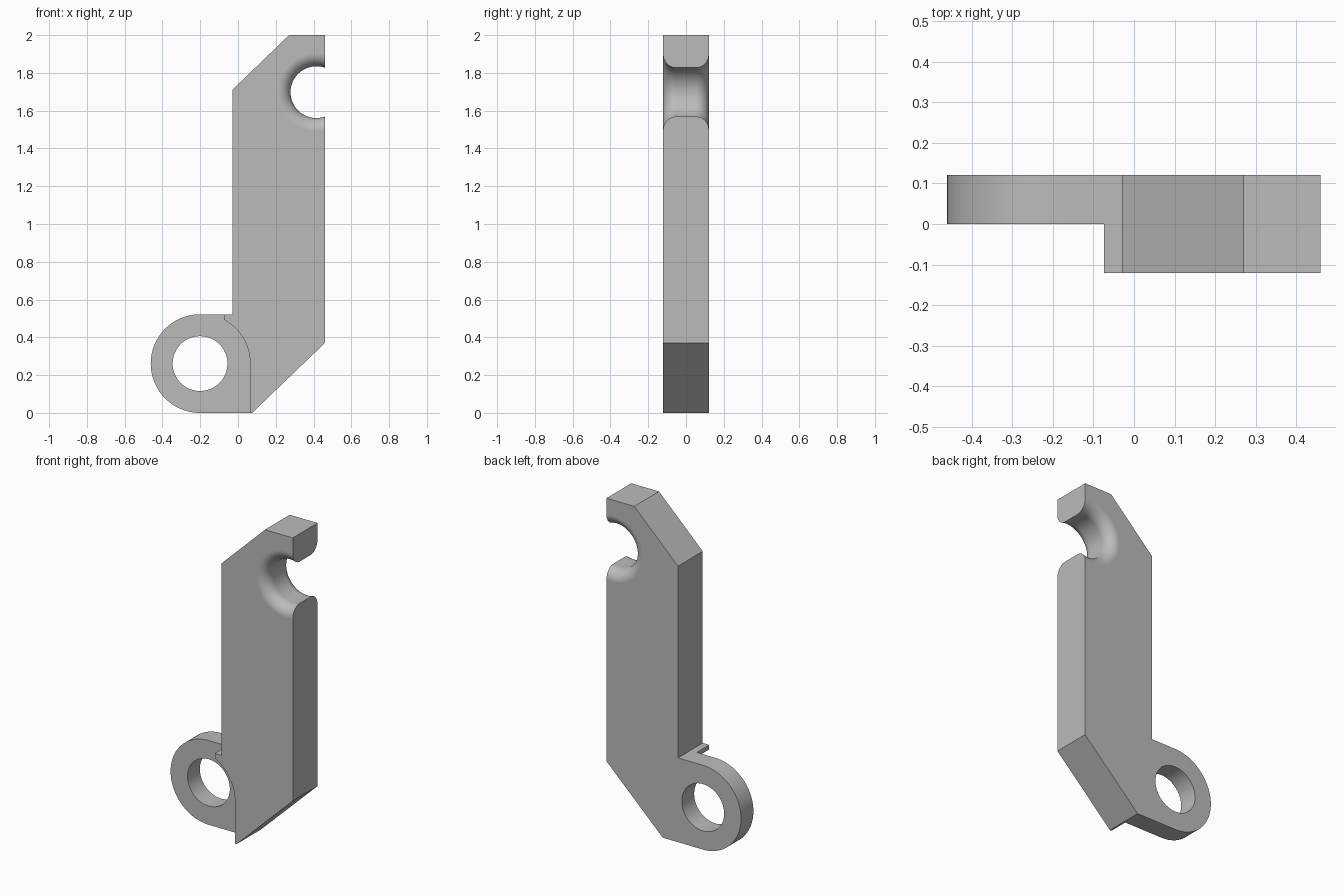
import bpy
import bmesh
from math import sin, cos, pi, radians, sqrt

cube = bpy.data.objects.get("Cube")
if cube:
    bpy.data.objects.remove(cube)

HALF = 0.121                      # half thickness of the plate
EYE_X, EYE_Z, EYE_R = -0.201, 0.261, 0.261

grey = bpy.data.materials.new("plain grey")
grey.use_nodes = True
colour = (0.5, 0.5, 0.5, 1)
grey.diffuse_color = colour
grey.node_tree.nodes["Principled BSDF"].inputs["Base Color"].default_value = colour


def arc(cx, cz, r, start, end, steps):
    """Points on an arc, angles in degrees."""
    angles = [radians(start + (end - start) * i / steps) for i in range(steps + 1)]
    return [(cx + r * cos(a), cz + r * sin(a)) for a in angles]


def finish(name, bm):
    bmesh.ops.recalc_face_normals(bm, faces=bm.faces)
    mesh = bpy.data.meshes.new(name)
    bm.to_mesh(mesh)
    bm.free()
    mesh.materials.append(grey)
    obj = bpy.data.objects.new(name, mesh)
    bpy.context.collection.objects.link(obj)
    return obj


def prism(name, outline, y0, y1):
    """Extrude an x-z outline along y."""
    bm = bmesh.new()
    face = bm.faces.new([bm.verts.new((x, y0, z)) for x, z in outline])
    moved = bmesh.ops.extrude_face_region(bm, geom=[face])["geom"]
    verts = [v for v in moved if isinstance(v, bmesh.types.BMVert)]
    bmesh.ops.translate(bm, verts=verts, vec=(0, y1 - y0, 0))
    return finish(name, bm)


def turned(name, profile, cx, cz, steps):
    """Revolve a (radius, y) profile about an axis along y."""
    bm = bmesh.new()
    rings = [[bm.verts.new((cx + r * cos(2 * pi * i / steps), y, cz + r * sin(2 * pi * i / steps)))
              for i in range(steps)] for r, y in profile]
    for a, b in zip(rings, rings[1:]):
        for i in range(steps):
            j = (i + 1) % steps
            bm.faces.new((a[i], a[j], b[j], b[i]))
    bm.faces.new(rings[0])
    bm.faces.new(rings[-1])
    return finish(name, bm)


# Full-thickness plate with the rounded eye at its foot
outline = [(0.075, 0), (0.46, 0.37), (0.46, 2), (0.27, 2), (-0.03, 1.71), (-0.03, 2 * EYE_R)]
outline += arc(EYE_X, EYE_Z, EYE_R, 90, 270, 48)
lever = prism("lever_plate", outline, -HALF, HALF)

# Half-thickness recess in front of the eye
step_r, lip_x = 0.265, -0.074
lip_z = EYE_Z + sqrt(step_r ** 2 - (lip_x - EYE_X) ** 2)
recess = [(-0.6, -0.1), (EYE_X + step_r, -0.1)]
recess += arc(EYE_X, EYE_Z, step_r, 0, 61, 24) + [(lip_x, lip_z), (lip_x, 0.6), (-0.6, 0.6)]
recess_cutter = prism("recess_cutter", recess, -0.3, 0)

# Pivot hole and flared notch
hole_cutter = turned("hole_cutter", [(0.145, -0.3), (0.145, 0.3)], EYE_X, EYE_Z, 96)
notch_r, round_r = 0.137, 0.068
flare = [(notch_r + round_r - r, HALF - round_r + y)
         for r, y in arc(0, 0, round_r, 0, 90, 14)]
flare.append((notch_r + round_r, 0.2))
profile = [(r, -y) for r, y in reversed(flare)] + flare
notch_cutter = turned("notch_cutter", profile, 0.415, 1.698, 96)

# Cut the plate and clear away the cutters
bpy.context.view_layer.objects.active = lever
for cutter in (recess_cutter, hole_cutter, notch_cutter):
    cutter.hide_render = True
    mod = lever.modifiers.new("cut", "BOOLEAN")
    mod.operation = "DIFFERENCE"
    mod.solver = "EXACT"
    mod.object = cutter
    bpy.ops.object.modifier_apply(modifier=mod.name)
    bpy.data.objects.remove(cutter)

# Smooth the rounds, keep flat faces flat
bpy.ops.object.select_all(action="DESELECT")
lever.select_set(True)
bpy.ops.object.shade_smooth_by_angle(angle=radians(30))
weighted = lever.modifiers.new("even normals", "WEIGHTED_NORMAL")
weighted.keep_sharp = True
